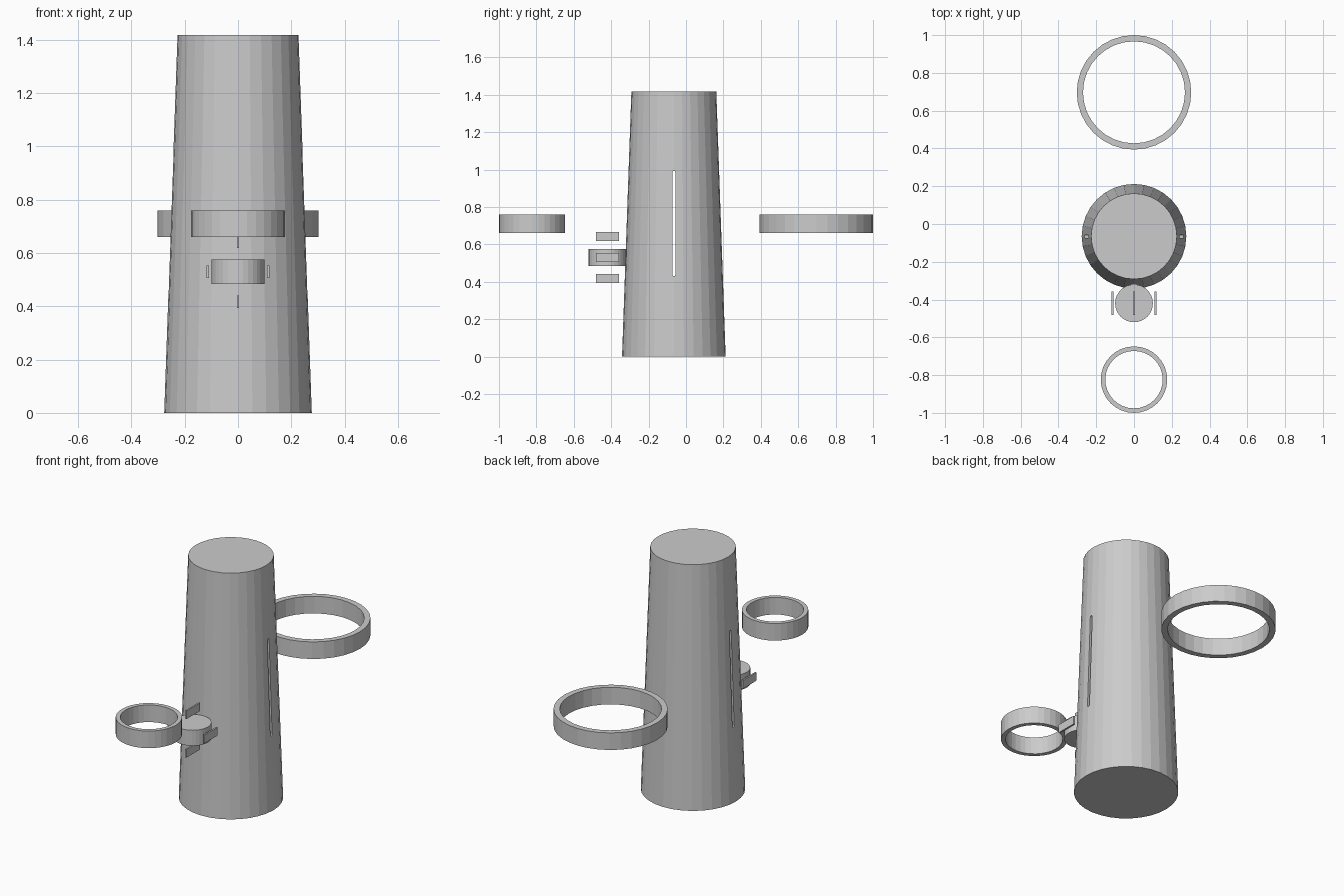
import bpy, bmesh, math

if "Cube" in bpy.data.objects:
    bpy.data.objects.remove(bpy.data.objects["Cube"])

SIDES = 32
BODY_Y = -0.065


def finish(name, bm):
    bmesh.ops.recalc_face_normals(bm, faces=bm.faces)
    me = bpy.data.meshes.new(name)
    bm.to_mesh(me)
    bm.free()
    ob = bpy.data.objects.new(name, me)
    bpy.context.collection.objects.link(ob)
    return ob


def cone(name, r1, r2, y, z0, z1):
    bm = bmesh.new()
    bmesh.ops.create_cone(bm, cap_ends=True, segments=SIDES, radius1=r1, radius2=r2, depth=z1 - z0)
    bmesh.ops.translate(bm, verts=bm.verts, vec=(0, y, (z0 + z1) / 2))
    return finish(name, bm)


def ring(name, outer, inner, y, z0, z1):
    # revolve a rectangular section around the ring's axis
    bm = bmesh.new()
    rows = []
    for i in range(SIDES):
        a = 2 * math.pi * i / SIDES
        rows.append([bm.verts.new((r * math.sin(a), y + r * math.cos(a), z))
                     for r, z in ((inner, z0), (outer, z0), (outer, z1), (inner, z1))])
    for i in range(SIDES):
        p, q = rows[i], rows[(i + 1) % SIDES]
        for k in range(4):
            m = (k + 1) % 4
            bm.faces.new((p[k], p[m], q[m], q[k]))
    return finish(name, bm)


def box(name, centre, size):
    bm = bmesh.new()
    bmesh.ops.create_cube(bm, size=1)
    bmesh.ops.scale(bm, verts=bm.verts, vec=size)
    bmesh.ops.translate(bm, verts=bm.verts, vec=centre)
    return finish(name, bm)


def slot_cutter(name, half_w, z0, z1):
    # long slot with rounded ends, running through along x
    bm = bmesh.new()
    pts = []
    for i in range(7):
        a = math.pi * i / 6
        pts.append((half_w * math.cos(a), z1 - half_w + half_w * math.sin(a)))
    pts += [(-y, z0 + z1 - z) for y, z in pts]
    face = bm.faces.new([bm.verts.new((-0.5, BODY_Y + y, z)) for y, z in pts])
    new = bmesh.ops.extrude_face_region(bm, geom=[face])
    bmesh.ops.translate(bm, vec=(1, 0, 0),
                        verts=[v for v in new["geom"] if isinstance(v, bmesh.types.BMVert)])
    return finish(name, bm)


# tapered body with a narrow slot through both sides
body = cone("body", 0.277, 0.227, BODY_Y, 0, 1.418)
cutter = slot_cutter("slot_cutter", 0.008, 0.43, 0.993)
cut = body.modifiers.new("slot", 'BOOLEAN')
cut.operation = 'DIFFERENCE'
cut.solver = 'EXACT'
cut.object = cutter
bpy.context.view_layer.objects.active = body
bpy.ops.object.modifier_apply(modifier=cut.name)
bpy.data.objects.remove(cutter, do_unlink=True)

# loose rings behind and in front
ring("large_ring", 0.303, 0.27, 0.697, 0.66, 0.76)
ring("small_ring", 0.176, 0.152, -0.824, 0.66, 0.76)

# front disc with four thin plates around it
cone("front_disc", 0.1, 0.1, -0.42, 0.484, 0.575)
for name, x, z in (("left_plate", -0.114, 0.53), ("right_plate", 0.114, 0.53),
                   ("upper_plate", 0, 0.643), ("lower_plate", 0, 0.417)):
    box(name, (x, -0.42, z), (0.009, 0.124, 0.048))
